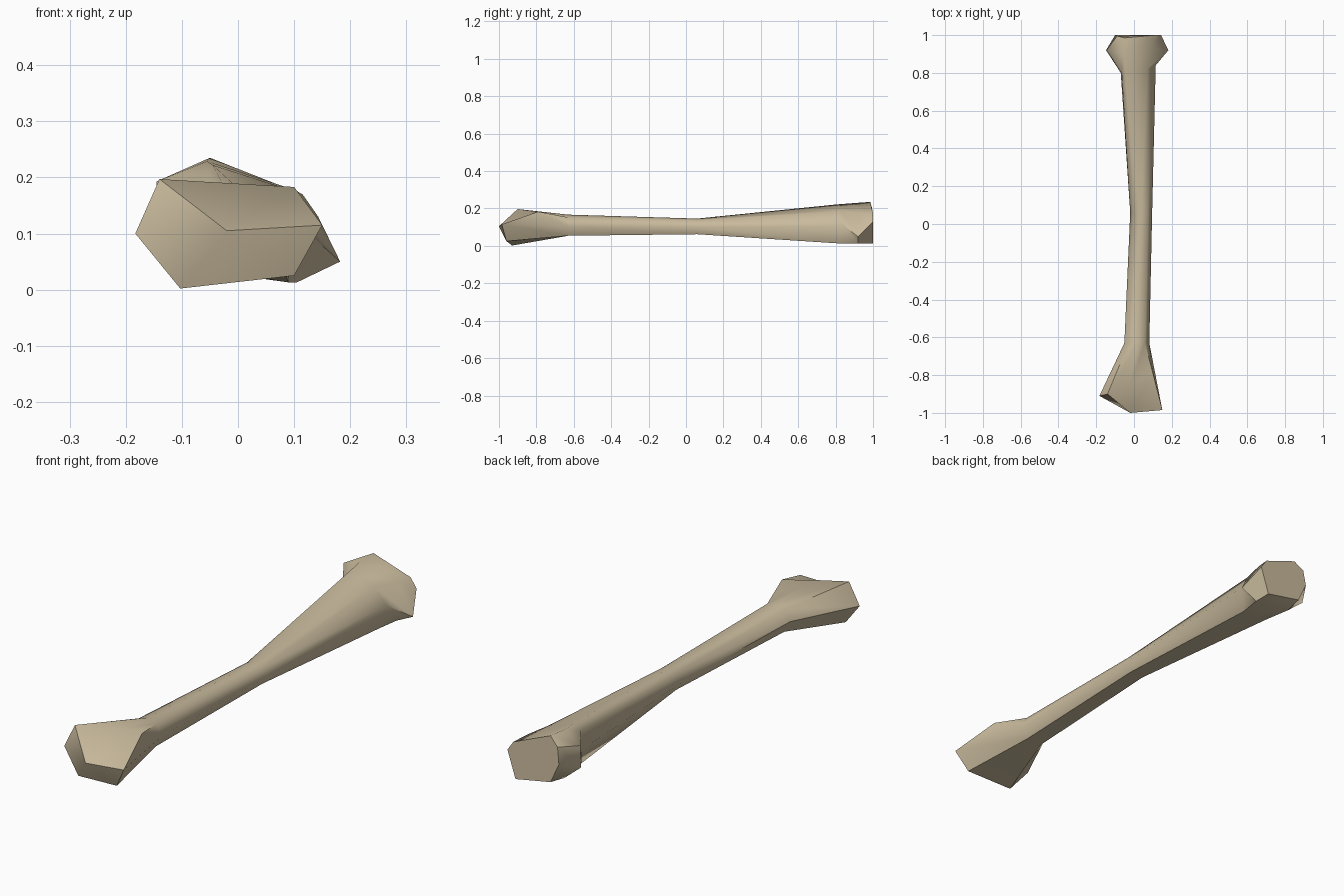
import bpy
import bmesh
from math import cos, sin, radians
from mathutils import Vector

# Remove the default cube only
default_cube = bpy.data.objects.get("Cube")
if default_cube:
    bpy.data.objects.remove(default_cube, do_unlink=True)

# Bone colour
bone_colour = (0.58, 0.49, 0.335, 1)
bone_material = bpy.data.materials.new("dry bone tan")
bone_material.use_nodes = True
bone_material.diffuse_color = bone_colour
shader = bone_material.node_tree.nodes["Principled BSDF"]
shader.inputs["Base Color"].default_value = bone_colour
shader.inputs["Roughness"].default_value = 0.8

# Corner order in every ring: left, top left, top, top right, right, low right, low left
CORNER_ANGLES = [180, 130, 90, 50, 0, -55, -125]


def shaft_ring(y, centre_x, centre_z, radius_x, radius_z):
    """Elliptical cross-section of the shaft."""
    return [Vector((centre_x + radius_x * cos(radians(angle)), y,
                    centre_z + radius_z * sin(radians(angle))))
            for angle in CORNER_ANGLES]


def corner_ring(*corners):
    """Irregular cross-section given corner by corner."""
    return [Vector(corner) for corner in corners]


def loft(bm, rings):
    """Join neighbouring rings with quads and return the vertex rings."""
    vert_rings = [[bm.verts.new(point) for point in ring] for ring in rings]
    for ring_a, ring_b in zip(vert_rings, vert_rings[1:]):
        for i in range(len(ring_a)):
            j = (i + 1) % len(ring_a)
            bm.faces.new((ring_a[i], ring_a[j], ring_b[j], ring_b[i]))
    return vert_rings


# Front knuckle, widest ring
front_knuckle = corner_ring(
    (-.183, -.91, .1), (-.14, -.9, .197), (-.02, -.85, .19), (.1, -.79, .183),
    (.15, -.985, .115), (.1, -.96, .025), (-.103, -.93, .002))

# Neck where the shaft meets the back knuckle
back_neck = corner_ring(
    (-.07, .8, .11), (-.065, .8, .19), (-.045, .81, .222), (.07, .82, .185),
    (.115, .84, .11), (.09, .82, .013), (-.05, .8, .035))

# Back knuckle, widest ring, then its flat end
back_knuckle = corner_ring(
    (-.148, .92, .1), (-.145, .92, .193), (-.055, .9, .229), (.1, .93, .178),
    (.182, .92, .05), (.105, .92, .013), (-.07, .92, .035))
back_end = corner_ring(
    (-.1, 1, .13), (-.09, .995, .2), (-.05, .985, .235), (.115, 1, .17),
    (.143, 1, .13), (.105, 1, .014), (-.06, 1, .045))

bm = bmesh.new()
rings = loft(bm, [
    front_knuckle,
    shaft_ring(-.63, .015, .105, .066, .062),
    shaft_ring(.06, .038, .1, .058, .046),
    back_neck,
    back_knuckle,
    back_end,
])

# Pointed front tip and closed back end
tip = bm.verts.new((-.02, -1, .105))
front = rings[0]
for i, corner in enumerate(front):
    bm.faces.new((tip, front[(i + 1) % len(front)], corner))
bm.faces.new(rings[-1])
bmesh.ops.recalc_face_normals(bm, faces=bm.faces[:])

# Bone object
bone_mesh = bpy.data.meshes.new("long_bone")
bm.to_mesh(bone_mesh)
bm.free()
bone = bpy.data.objects.new("long_bone", bone_mesh)
bone_mesh.materials.append(bone_material)
bpy.context.collection.objects.link(bone)

# Smooth shaft with crisp knuckle edges
bpy.ops.object.select_all(action="DESELECT")
bone.select_set(True)
bpy.context.view_layer.objects.active = bone
bpy.ops.object.shade_smooth_by_angle(angle=radians(55))
